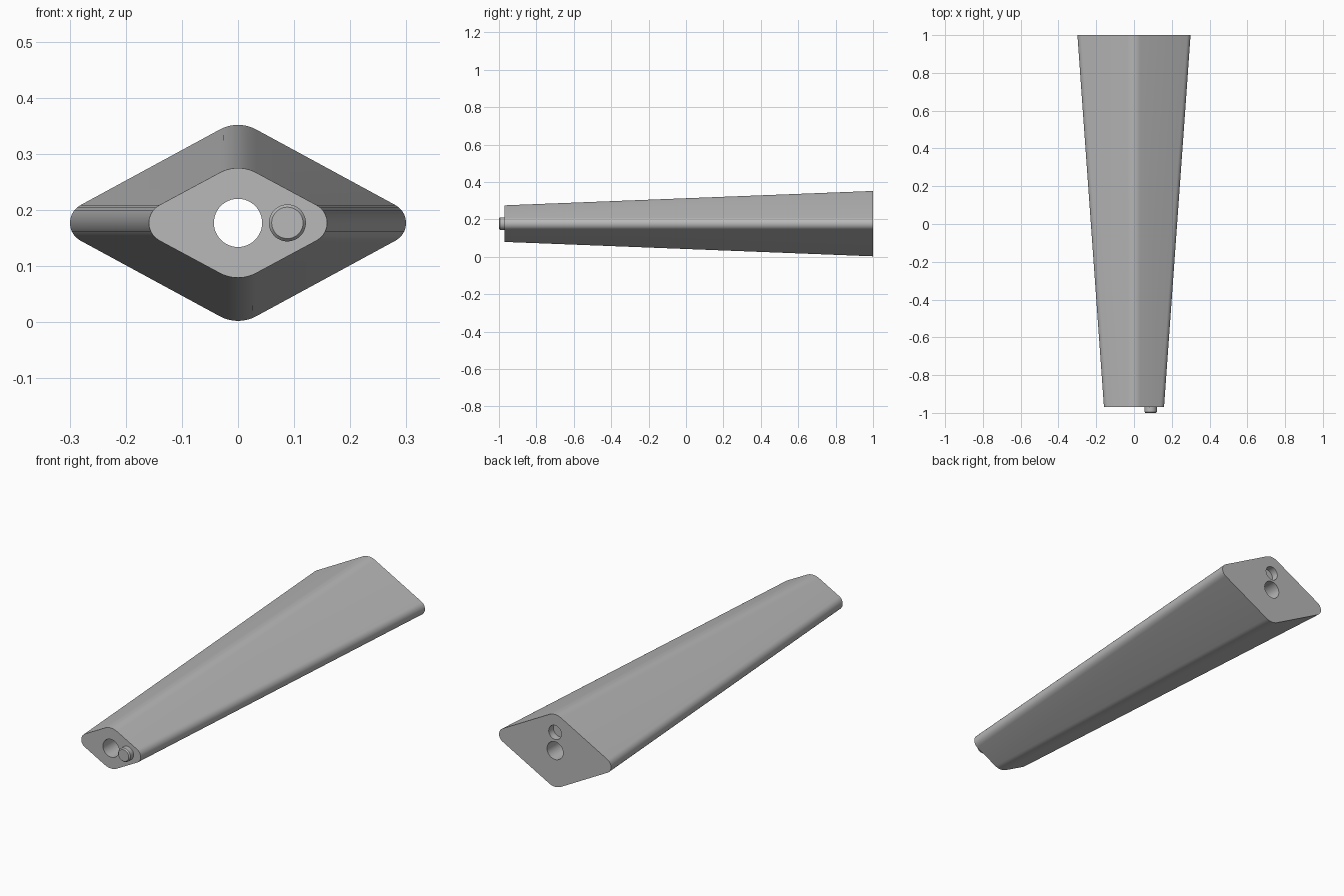
import bpy, bmesh, math

old = bpy.data.objects.get("Cube")
if old:
    bpy.data.objects.remove(old, do_unlink=True)

MID = 0.177          # height of the long axis
FRONT, BACK = -0.97, 1.0

grey = bpy.data.materials.new("plain grey")
grey.use_nodes = True
colour = (0.48, 0.48, 0.48, 1)
grey.diffuse_color = colour
grey.node_tree.nodes["Principled BSDF"].inputs["Base Color"].default_value = colour


def make_object(name, bm):
    bmesh.ops.recalc_face_normals(bm, faces=bm.faces)
    mesh = bpy.data.meshes.new(name)
    bm.to_mesh(mesh)
    bm.free()
    obj = bpy.data.objects.new(name, mesh)
    mesh.materials.append(grey)
    bpy.context.collection.objects.link(obj)
    return obj


def loft(name, rings):
    """Skin a list of equal rings and cap both ends."""
    bm = bmesh.new()
    loops = [[bm.verts.new(p) for p in ring] for ring in rings]
    n = len(loops[0])
    for a, b in zip(loops, loops[1:]):
        for i in range(n):
            j = (i + 1) % n
            bm.faces.new((a[i], a[j], b[j], b[i]))
    bm.faces.new(loops[0])
    bm.faces.new(loops[-1])
    return make_object(name, bm)


def diamond(half_w, half_h, y, steps=10):
    """Diamond section with rounded corners of fixed radii."""
    slope = math.atan2(half_h, half_w)
    ring = []
    for k in range(4):
        side = k % 2 == 0
        corner = half_w if side else half_h
        half_angle = slope if side else math.pi / 2 - slope
        radius = 0.036 if side else 0.068
        centre = corner - radius / math.sin(half_angle)
        axis = k * math.pi / 2
        sweep = math.pi / 2 - half_angle
        for s in range(steps + 1):
            t = axis + sweep * (2 * s / steps - 1)
            ring.append((centre * math.cos(axis) + radius * math.cos(t), y,
                         MID + centre * math.sin(axis) + radius * math.sin(t)))
    return ring


def circle(x, z, radius, y, n=48):
    return [(x + radius * math.cos(2 * math.pi * i / n), y,
             z + radius * math.sin(2 * math.pi * i / n)) for i in range(n)]


def smooth(obj):
    bpy.ops.object.select_all(action="DESELECT")
    obj.select_set(True)
    bpy.context.view_layer.objects.active = obj
    bpy.ops.object.shade_smooth_by_angle(angle=math.radians(30))


def drill(body, name, x, z, radius, y0, y1):
    cutter = loft(name, [circle(x, z, radius, y0), circle(x, z, radius, y1)])
    mod = body.modifiers.new(name, "BOOLEAN")
    mod.operation = "DIFFERENCE"
    mod.solver = "EXACT"
    mod.object = cutter
    bpy.context.view_layer.objects.active = body
    bpy.ops.object.modifier_apply(modifier=mod.name)
    bpy.data.objects.remove(cutter, do_unlink=True)


# Tapered body
body = loft("tapered_body", [diamond(0.199, 0.107, FRONT), diamond(0.339, 0.184, BACK)])

# Bore through the whole length, and a shallow socket in the back
drill(body, "bore_cutter", 0, MID, 0.043, -1.2, 1.2)
drill(body, "socket_cutter", 0, MID + 0.088, 0.034, BACK - 0.035, BACK + 0.1)
smooth(body)

# Locating peg with a chamfered rim
peg = loft("locating_peg", [circle(0.088, MID, r, y) for r, y in
                            ((0.033, FRONT + 0.005), (0.033, -0.994), (0.028, -1.0))])
smooth(peg)
